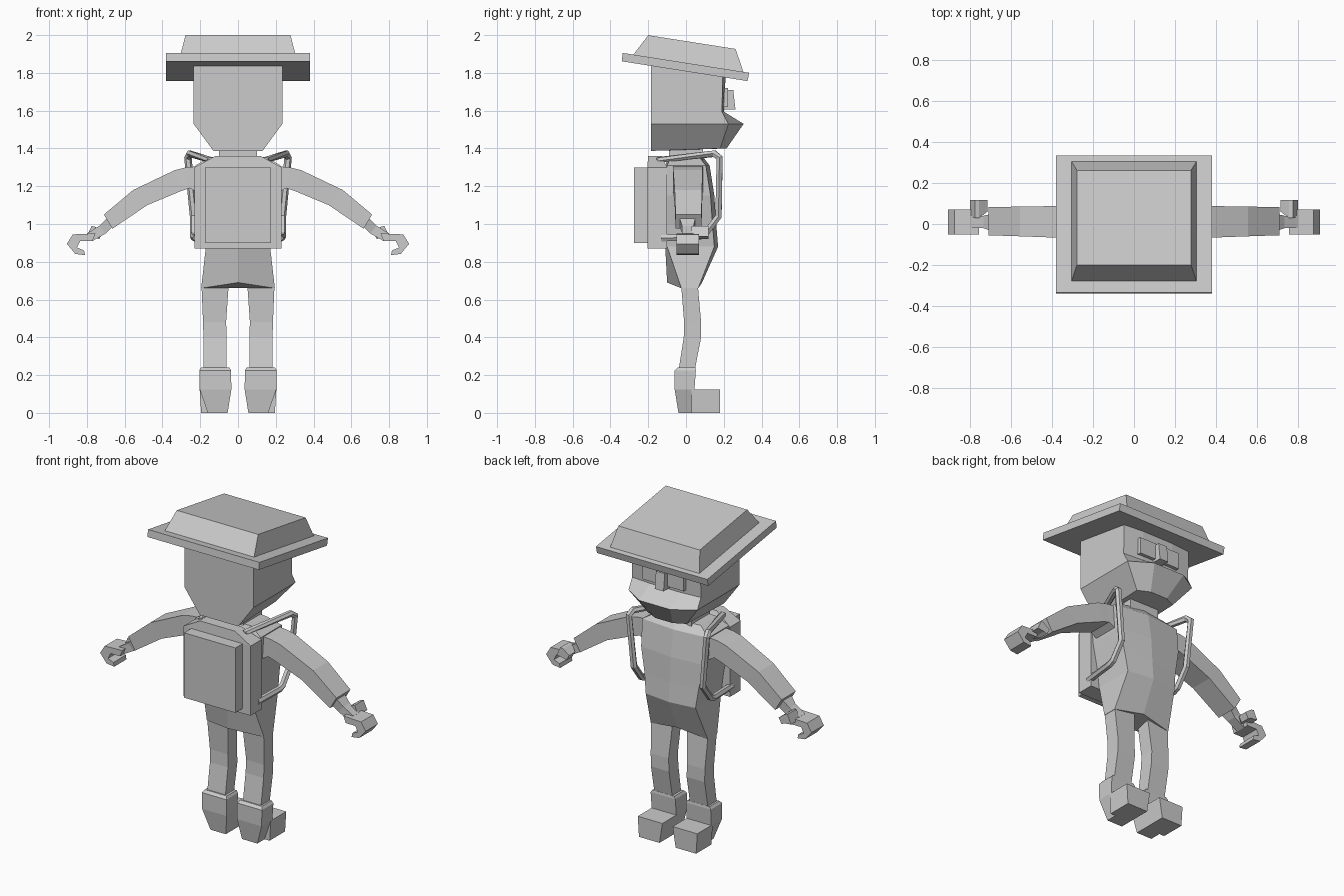
import bpy, bmesh, math
from mathutils import Vector

mat = bpy.data.materials.new("plain_grey")
mat.diffuse_color = (0.6, 0.6, 0.6, 1)


def loft(name, rings, mirror=False):
    """Bridge rings of points into a closed flat-faced solid."""
    bm = bmesh.new()
    for side in ((1, -1) if mirror else (1,)):
        vs = [[bm.verts.new((p[0] * side, p[1], p[2])) for p in r] for r in rings]
        n = len(vs[0])
        for a, b in zip(vs, vs[1:]):
            for i in range(n):
                j = (i + 1) % n
                bm.faces.new((a[i], a[j], b[j], b[i]))
        bm.faces.new(vs[0])
        bm.faces.new(vs[-1])
    bmesh.ops.recalc_face_normals(bm, faces=bm.faces)
    me = bpy.data.meshes.new(name)
    bm.to_mesh(me)
    bm.free()
    me.materials.append(mat)
    ob = bpy.data.objects.new(name, me)
    bpy.context.collection.objects.link(ob)
    return ob


def rect(z, x0, x1, y0, y1, tilt=0.0):
    """Level rectangle; tilt lowers it along +y."""
    return [(x, y, z - tilt * y) for x, y in ((x0, y0), (x1, y0), (x1, y1), (x0, y1))]


def box(name, x0, x1, y0, y1, z0, z1, mirror=False):
    return loft(name, [rect(z0, x0, x1, y0, y1), rect(z1, x0, x1, y0, y1)], mirror)


def limb(name, cuts):
    """Mirrored arm-like solid; each cut is top xz, bottom xz, y range."""
    return loft(name, [[(xa, y0, za), (xa, y1, za), (xb, y1, zb), (xb, y0, zb)]
                       for xa, za, xb, zb, y0, y1 in cuts], True)


# Hat: tilted square brim and tapered crown
T = 0.157
loft("hat_brim", [rect(1.808, -.38, .38, -.34, .325, T),
                  rect(1.853, -.38, .38, -.335, .335, T)])
loft("hat_crown", [rect(1.851, -.305, .305, -.28, .305, T),
                   rect(1.968, -.278, .278, -.2, .262, T)])

# Head: z back, z front, half width, corner y, front y
loft("head", [[(-w, -.185, zb), (w, -.185, zb), (w, yc, zf), (.45 * w, yf, zf),
               (-.45 * w, yf, zf), (-w, yc, zf)]
              for zb, zf, w, yc, yf in ((1.387, 1.40, .13, .18, .215),
                                        (1.53, 1.53, .235, .225, .305),
                                        (1.60, 1.595, .235, .19, .20),
                                        (1.85, 1.79, .235, .195, .21))])
box("eye_panel", -.14, .14, .18, .222, 1.62, 1.72)
loft("nose", [rect(1.605, -.03, .03, .18, .262), rect(1.71, -.03, .03, .18, .25)])
box("neck", -.1, .1, -.09, .09, 1.28, 1.40)

# Torso and pelvis: hexagonal rings, the last one forms the crotch
rings = [[(0, yb - .01, z), (w, yb, z), (w, yf - .02, z),
          (0, yf, z), (-w, yf - .02, z), (-w, yb, z)]
         for z, w, yb, yf in ((1.355, .15, -.08, .09), (1.31, .225, -.1, .125),
                              (1.15, .215, -.1, .15), (1.0, .185, -.1, .16),
                              (.88, .17, -.1, .17))]
rings.append([(0, -.1, .69), (.195, -.025, .66), (.195, .065, .66),
              (0, .085, .69), (-.195, .065, .66), (-.195, -.025, .66)])
loft("torso", rings)

# Legs
loft("legs", [rect(z, x0, x1, y0, y1) for z, x0, x1, y0, y1 in
              ((.22, .06, .183, -.04, .045), (.40, .06, .183, -.012, .08),
               (.48, .063, .185, -.01, .08), (.67, .05, .193, -.025, .063),
               (.72, .05, .16, -.025, .063))], True)

# Boots: shaft narrowing to the heel, and toe block
loft("boot_shafts", [rect(z, x0, x1, y0, y1) for z, x0, x1, y0, y1 in
                     ((0, .055, .16, -.04, .06), (.125, .035, .203, -.06, .045),
                      (.225, .037, .205, -.06, .052), (.24, .045, .195, -.045, .05))], True)
loft("boot_toes", [rect(0, .055, .195, .03, .18), rect(.125, .035, .203, .03, .18)], True)

# Arms and wrists
limb("arms", [(.16, 1.31, .17, 1.14, -.07, .09), (.275, 1.30, .255, 1.19, -.07, .088),
              (.335, 1.285, .30, 1.175, -.068, .088), (.555, 1.18, .48, 1.10, -.06, .085),
              (.71, 1.05, .665, .975, -.055, .082)])
limb("wrists", [(.69, 1.035, .66, .99, -.035, .05), (.735, .99, .70, .95, -.02, .04),
                (.80, .95, .77, .91, -.02, .04)])

# Hooked hands and thumbs
limb("hands", [(.755, .95, .77, .91, -.05, .07), (.875, .945, .835, .91, -.05, .07),
               (.906, .895, .85, .88, -.05, .07), (.862, .842, .852, .875, -.05, .07),
               (.81, .835, .815, .86, -.05, .07)])
limb("thumbs", [(.775, .99, .80, .935, .03, .118), (.755, .985, .755, .93, .03, .118),
                (.715, .955, .735, .92, .06, .118)])

# Backpack: main slab, sloping top, outer pocket
loft("backpack", [rect(.87, -.23, .23, -.205, -.1), rect(1.30, -.23, .23, -.205, -.1),
                  rect(1.36, -.12, .12, -.2, -.13)])
box("backpack_pocket", -.175, .175, -.275, -.2, .90, 1.30)


# Straps: six-sided tubes bent over the shoulders
def tube(name, pts, r, sides=6):
    pts = [Vector(p) for p in pts]
    out = []
    for i, p in enumerate(pts):
        a = (p - pts[i - 1]).normalized() if i else None
        b = (pts[i + 1] - p).normalized() if i < len(pts) - 1 else None
        t = ((a or b) + (b or a)).normalized()
        u = (Vector((1, 0, 0)) - t * t.x).normalized()
        v = t.cross(u)
        out.append([p + r * (u * math.cos(k * math.tau / sides) + v * math.sin(k * math.tau / sides))
                    for k in range(sides)])
    return loft(name, out, True)


tube("straps", [(.14, -.14, 1.30), (.15, -.14, 1.34), (.255, .15, 1.372), (.265, .178, 1.35),
                (.235, .172, 1.04), (.235, .10, .945), (.235, .07, .932), (.22, -.13, .925)], .02)
